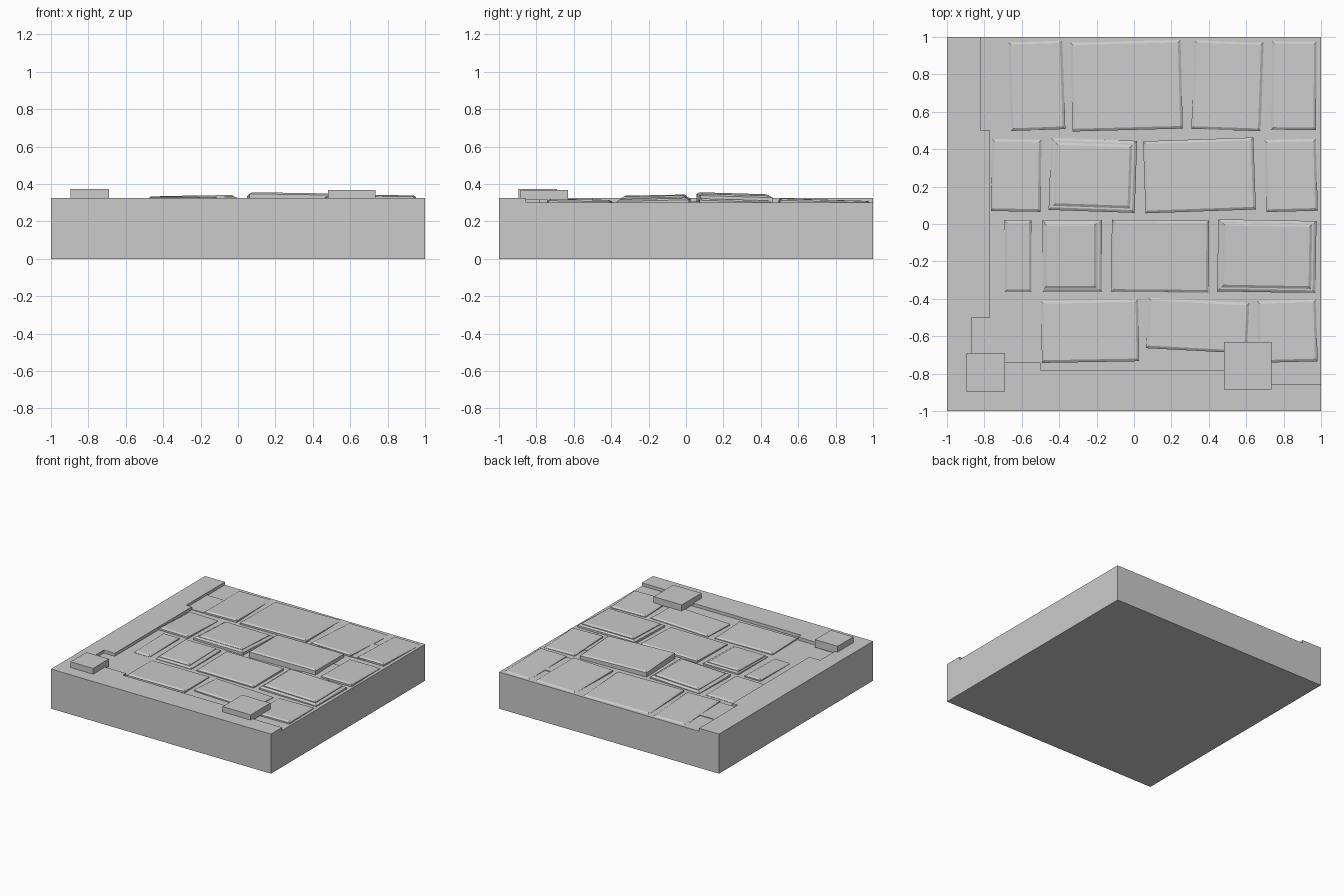
import bpy, bmesh
from math import radians
from mathutils import Matrix, Vector

if "Cube" in bpy.data.objects:
    bpy.data.objects.remove(bpy.data.objects["Cube"])

stone_grey = bpy.data.materials.new("stone grey")
stone_grey.use_nodes = True
colour = (0.6, 0.6, 0.6, 1)
stone_grey.diffuse_color = colour
stone_grey.node_tree.nodes["Principled BSDF"].inputs["Base Color"].default_value = colour


def make_object(name, bm):
    bmesh.ops.recalc_face_normals(bm, faces=bm.faces)
    mesh = bpy.data.meshes.new(name)
    bm.to_mesh(mesh)
    bm.free()
    mesh.materials.append(stone_grey)
    ob = bpy.data.objects.new(name, mesh)
    bpy.context.collection.objects.link(ob)
    return ob


def prism(name, outline, z0, z1):
    """Extrude a flat outline from z0 up to z1."""
    bm = bmesh.new()
    face = bm.faces.new([bm.verts.new((x, y, z0)) for x, y in outline])
    ext = bmesh.ops.extrude_face_region(bm, geom=[face])
    top = [g for g in ext["geom"] if isinstance(g, bmesh.types.BMVert)]
    bmesh.ops.translate(bm, verts=top, vec=(0, 0, z1 - z0))
    return make_object(name, bm)


def box(name, x0, x1, y0, y1, z0, z1):
    return prism(name, [(x0, y0), (x1, y0), (x1, y1), (x0, y1)], z0, z1)


def stone(name, x, y, w, d, turn, top, slope_x=0, slope_y=0, low=0.29):
    """Paving stone with a chamfered rim and a sloping top."""
    bm = bmesh.new()
    rings = []
    for inset, level in ((0, low), (0, top - 0.009), (0.014, top)):
        ring = []
        for sx, sy in ((-1, -1), (1, -1), (1, 1), (-1, 1)):
            px, py = sx * (w / 2 - inset), sy * (d / 2 - inset)
            tilt = 0 if level == low else slope_x * px + slope_y * py
            ring.append(bm.verts.new((px, py, level + tilt)))
        rings.append(ring)
    for a, b in zip(rings, rings[1:]):
        for i in range(4):
            j = (i + 1) % 4
            bm.faces.new((a[i], a[j], b[j], b[i]))
    bm.faces.new(rings[0])
    bm.faces.new(rings[-1])
    place = Matrix.Translation(Vector((x, y, 0))) @ Matrix.Rotation(radians(turn), 4, "Z")
    bmesh.ops.transform(bm, matrix=place, verts=bm.verts)
    return make_object(name, bm)


# Slab with a raised border along the left and front edges
slab = box("base_slab", -1, 1, -1, 1, 0, 0.325)
recess = prism("recess_cutter", [
    (-0.82, 1.1), (-0.82, 0.5), (-0.77, 0.5), (-0.77, -0.5), (-0.87, -0.5),
    (-0.87, -0.74), (-0.5, -0.74), (-0.5, -0.78), (0.6, -0.78),
    (0.6, -0.855), (1.1, -0.855), (1.1, 1.1)], 0.3, 0.5)
cut = slab.modifiers.new("recess", "BOOLEAN")
cut.operation = "DIFFERENCE"
cut.solver = "EXACT"
cut.object = recess
bpy.context.view_layer.objects.active = slab
bpy.ops.object.modifier_apply(modifier=cut.name)
bpy.data.objects.remove(recess)

# Slightly raised ground patches between the stones
box("ground_patch_left", -0.82, -0.51, 0.5, 0.77, 0.29, 0.305)
box("ground_patch_back", 0.37, 0.81, 0.5, 0.78, 0.29, 0.305)
box("ground_patch_middle", 0.53, 0.78, -0.1, 0.32, 0.29, 0.305)

# Rows of paving: x, width, turn, top height, slope in x
rows = {
    "back": (0.74, 0.475, -0.03, [
        (-0.52, 0.29, 2, 0.315, 0), (-0.04, 0.59, 1.5, 0.316, 0),
        (0.5, 0.37, -2, 0.315, 0), (0.855, 0.24, -0.5, 0.315, 0)]),
    "upper": (0.26, 0.385, -0.03, [
        (-0.63, 0.265, -1, 0.317, 0), (-0.22, 0.46, -2, 0.322, 0.015),
        (0.35, 0.59, 2, 0.346, -0.015), (0.84, 0.275, 1.5, 0.318, -0.01)]),
    "lower": (-0.172, 0.385, 0.02, [
        (-0.62, 0.145, 0, 0.315, 0), (-0.33, 0.32, 0, 0.317, 0),
        (0.14, 0.52, -0.5, 0.321, 0), (0.71, 0.525, -1, 0.323, -0.01)]),
    "front": (-0.573, 0.33, -0.02, [
        (-0.235, 0.52, 1, 0.318, 0), (0.34, 0.54, -3, 0.316, 0),
        (0.82, 0.315, 1.5, 0.317, 0)]),
}
for row, (y, depth, slope_y, stones) in rows.items():
    for i, (x, w, turn, top, slope_x) in enumerate(stones, 1):
        # The narrow front stone is shorter than its neighbours
        short = 0.06 if turn == -3 else 0
        stone(f"{row}_stone_{i}", x, y + short / 2, w, depth - short,
              turn, top, slope_x, slope_y)

# Second layer on three of the stones
stone("upper_cap", -0.22, 0.26, 0.41, 0.34, -2, 0.335, 0.015, -0.02, 0.3)
stone("lower_cap_left", -0.34, -0.17, 0.28, 0.35, 0, 0.33, 0, 0.02, 0.3)
stone("lower_cap_right", 0.71, -0.17, 0.48, 0.345, -1, 0.338, -0.01, 0.02, 0.3)

# Loose square blocks on the border
box("left_block", -0.895, -0.69, -0.895, -0.69, 0.31, 0.373)
box("right_block", 0.48, 0.735, -0.885, -0.63, 0.315, 0.368)
